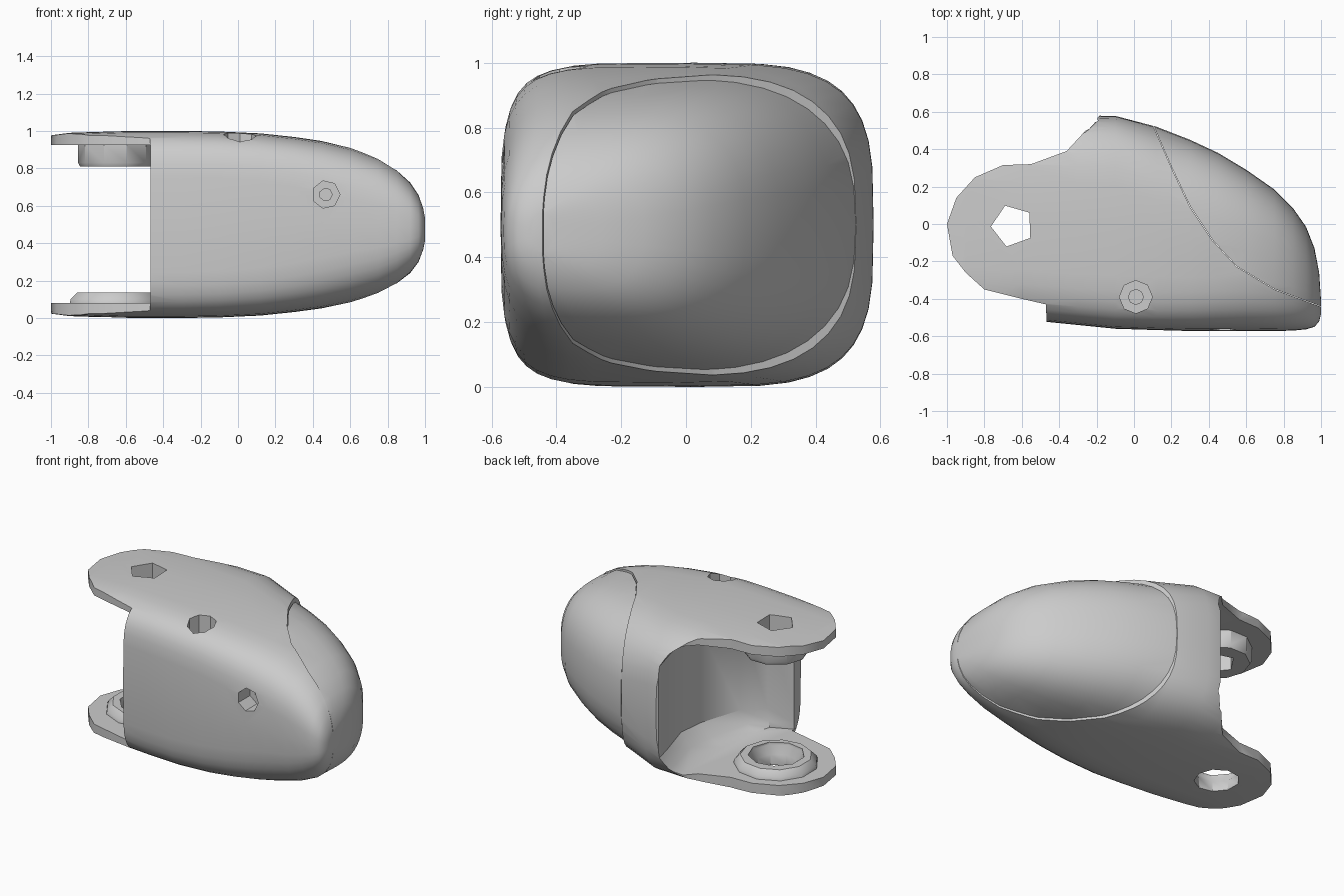
import bpy, bmesh, math
from mathutils import Matrix

cube = bpy.data.objects.get("Cube")
if cube:
    bpy.data.objects.remove(cube, do_unlink=True)

grey = bpy.data.materials.new("light_grey")
grey.use_nodes = True
colour = (0.6, 0.6, 0.6, 1)
grey.diffuse_color = colour
grey.node_tree.nodes["Principled BSDF"].inputs["Base Color"].default_value = colour


def finish(name, bm):
    bmesh.ops.recalc_face_normals(bm, faces=bm.faces)
    mesh = bpy.data.meshes.new(name)
    bm.to_mesh(mesh)
    bm.free()
    mesh.materials.append(grey)
    ob = bpy.data.objects.new(name, mesh)
    bpy.context.collection.objects.link(ob)
    return ob


def skin(name, rings):
    """Closed solid through a row of rings."""
    bm = bmesh.new()
    rows = [[bm.verts.new(p) for p in ring] for ring in rings]
    n = len(rows[0])
    for a, b in zip(rows, rows[1:]):
        for i in range(n):
            j = (i + 1) % n
            bm.faces.new((a[i], a[j], b[j], b[i]))
    bm.faces.new(rows[0])
    bm.faces.new(rows[-1])
    return finish(name, bm)


def prism(name, outline, z0, z1):
    return skin(name, [[(x, y, z) for x, y in outline] for z in (z0, z1)])


def disc(x, y, sides, levels, turn=0.0):
    """Upright turned solid; levels are (radius, height) pairs."""
    angles = [turn + math.tau * i / sides for i in range(sides)]
    return skin("disc", [[(x + r * math.cos(a), y + r * math.sin(a), z) for a in angles]
                         for r, z in levels])


def combine(ob, tool, operation):
    mod = ob.modifiers.new(operation, 'BOOLEAN')
    mod.operation = operation
    mod.solver = 'EXACT'
    mod.object = tool
    bpy.context.view_layer.objects.active = ob
    bpy.ops.object.modifier_apply(modifier=mod.name)
    bpy.data.objects.remove(tool, do_unlink=True)


# Rounded box sections: x, lowest y, highest y, half height, front squareness
STATIONS = [
    (-1.05, -.5, .58, .47, 5.5), (-.9, -.5, .58, .49, 5.5),
    (-.6, -.51, .58, .5, 5.5), (-.3, -.54, .58, .5, 5.5),
    (-.1, -.56, .578, .497, 5.4), (.12, -.567, .52, .487, 5),
    (.3, -.572, .45, .468, 4.5), (.45, -.572, .38, .447, 4),
    (.6, -.572, .29, .415, 3.5), (.75, -.572, .185, .365, 3.2),
    (.85, -.57, .085, .31, 2.9), (.92, -.563, -.015, .25, 2.7),
    (.965, -.55, -.13, .185, 2.6), (.99, -.52, -.26, .115, 2.5),
    (1.0, -.48, -.41, .06, 2.4),
]


def section(x, lo, hi, half, front_power, rear_power, count=40):
    ring = []
    for i in range(count):
        c, s = math.cos(math.tau * i / count), math.sin(math.tau * i / count)
        power = rear_power if c > 0 else front_power
        y = math.copysign(abs(c) ** (2 / power), c) * (hi - lo) / 2 + (lo + hi) / 2
        z = math.copysign(abs(s) ** (2 / power), s) * half + .5 - .025 * max(x, 0) ** 4
        ring.append((x, y, z))
    return ring


def fingertip(name, hinge_power, tip_power, height):
    return skin(name, [section(x, lo, hi, half * height, power,
                               hinge_power if x < 0 else tip_power)
                       for x, lo, hi, half, power in STATIONS])


# Seam between the hard shell and the pad
SEAM = [(0, .75), (.1, .53), (.2, .3), (.3, .09), (.42, -.09),
        (.55, -.23), (.75, -.35), (1.1, -.48)]
BEYOND = [(1.4, -.48), (1.4, .9), (0, .9)]


def pad_side(offset):
    return prism("pad_side", [(x + offset, y + offset) for x, y in SEAM + BEYOND], -.3, 1.3)


# Pad, a little lower than the shell so that the shell keeps a thin rim
pad = fingertip("fingertip_pad", 2.6, 2.6, .97)
combine(pad, pad_side(.002), 'INTERSECT')

# Shell with hinge prongs cut to their rounded outline
shell = fingertip("fingertip_shell", 3.6, 2.9, 1)
combine(shell, pad_side(0), 'DIFFERENCE')
prongs = [(1.2, -.8), (-.47, -.8), (-.47, -.43), (-.6, -.4), (-.8, -.35),
          (-.9, -.26), (-.97, -.17), (-1, 0), (-.95, .14), (-.85, .25),
          (-.7, .315), (-.55, .32), (-.36, .39), (-.18, .585), (-.18, .8), (1.2, .8)]
combine(shell, prism("prong_outline", prongs, -.2, 1.2), 'INTERSECT')

# Hinge cavity between the prongs, its back wall filleted into floor and ceiling
cavity = [(-1.3, -.9), (-.468, -.9), (-.468, -.45), (-.32, -.39), (-.2, -.28),
          (-.11, 0), (-.09, .18), (-.16, .42), (-.2, .58), (-.2, .9), (-1.3, .9)]
levels = [(.08, .15), (.12, .07), (.2, 0), (.8, 0), (.88, .07), (.925, .15)]
rings = [[(x - inset * min(1, max(0, (x + .34) / .2)), y, z) for x, y in cavity]
         for z, inset in levels]
combine(shell, skin("cavity", rings), 'DIFFERENCE')

# Hinge bosses and pin holes
combine(shell, disc(-.655, 0, 10, [(.19, .81), (.2, .83), (.2, .95)]), 'UNION')
combine(shell, disc(-.655, 0, 11, [(.26, .05), (.25, .1), (.215, .135)]), 'UNION')
combine(shell, disc(-.65, -.01, 5, [(.115, .7), (.115, 1.2)], math.radians(110)), 'DIFFERENCE')
combine(shell, disc(-.65, -.01, 9, [(.135, -.2), (.135, .07), (.17, .12), (.17, .4)]), 'DIFFERENCE')

# Stepped screw holes in the top and the front
for radius, depth in ((.088, .12), (.04, .28)):
    combine(shell, disc(.01, -.39, 8, [(radius, .98 - depth), (radius, 1.2)]), 'DIFFERENCE')
    front = disc(0, 0, 7, [(radius * .85, -depth), (radius * .85, .3)])
    front.data.transform(Matrix.Translation((.47, -.57, .66)) @ Matrix.Rotation(math.pi / 2, 4, 'X'))
    combine(shell, front, 'DIFFERENCE')

# Smooth shading with sharp cut edges
for ob in (shell, pad):
    bpy.ops.object.select_all(action='DESELECT')
    ob.select_set(True)
    bpy.context.view_layer.objects.active = ob
    bpy.ops.object.shade_smooth_by_angle(angle=math.radians(35))
